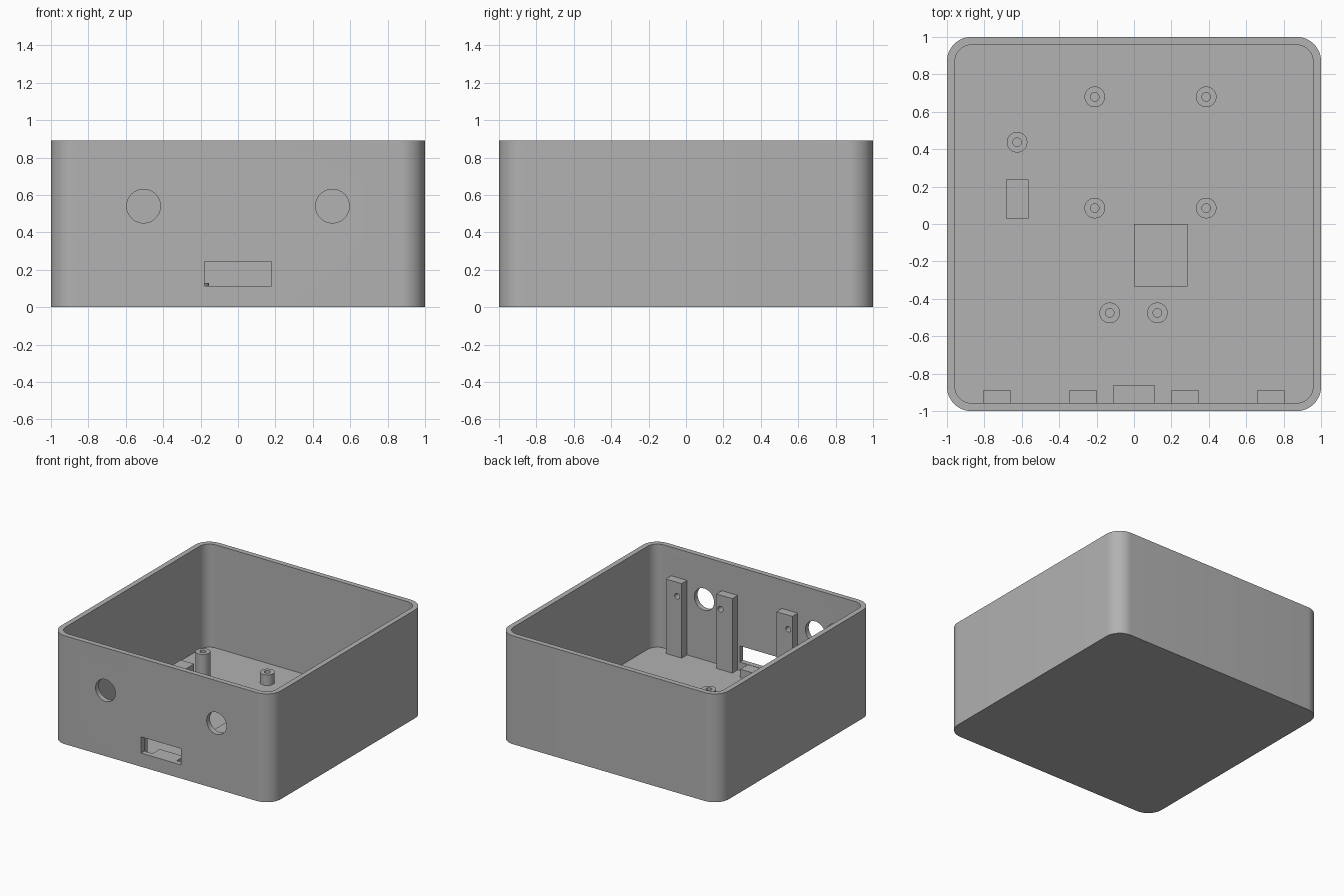
import bpy, bmesh, math
from mathutils import Matrix

if "Cube" in bpy.data.objects:
    bpy.data.objects.remove(bpy.data.objects["Cube"])

H, WALL, FLOOR = 0.89, 0.043, 0.043
IN = 1 - WALL          # inner wall position

grey = bpy.data.materials.new("grey plastic")
grey.diffuse_color = (0.445, 0.445, 0.445, 1)
grey.use_nodes = True
grey.node_tree.nodes["Principled BSDF"].inputs["Base Color"].default_value = grey.diffuse_color


def finish(name, bm):
    bmesh.ops.recalc_face_normals(bm, faces=bm.faces)
    me = bpy.data.meshes.new(name)
    bm.to_mesh(me)
    bm.free()
    me.materials.append(grey)
    ob = bpy.data.objects.new(name, me)
    bpy.context.collection.objects.link(ob)
    return ob


def box(name, x0, x1, y0, y1, z0, z1):
    bm = bmesh.new()
    m = Matrix.Translation(((x0 + x1) / 2, (y0 + y1) / 2, (z0 + z1) / 2))
    bmesh.ops.create_cube(bm, size=1, matrix=m @ Matrix.Diagonal((x1 - x0, y1 - y0, z1 - z0, 1)))
    return finish(name, bm)


def rounded_prism(name, half, r, z0, z1, n=12):
    bm = bmesh.new()
    pts = []
    for k, (sx, sy) in enumerate([(1, 1), (-1, 1), (-1, -1), (1, -1)]):
        for i in range(n + 1):
            a = math.pi / 2 * (k + i / n)
            pts.append((sx * (half - r) + r * math.cos(a), sy * (half - r) + r * math.sin(a)))
    f = bm.faces.new([bm.verts.new((x, y, z0)) for x, y in pts])
    top = bmesh.ops.extrude_face_region(bm, geom=[f])["geom"]
    bmesh.ops.translate(bm, verts=[v for v in top if isinstance(v, bmesh.types.BMVert)], vec=(0, 0, z1 - z0))
    return finish(name, bm)


def rod_y(name, x, z, r, y0, y1):
    bm = bmesh.new()
    m = Matrix.Translation((x, (y0 + y1) / 2, z)) @ Matrix.Rotation(math.pi / 2, 4, 'X')
    bmesh.ops.create_cone(bm, cap_ends=True, segments=48, radius1=r, radius2=r, depth=y1 - y0, matrix=m)
    return finish(name, bm)


def select(ob):
    bpy.ops.object.select_all(action='DESELECT')
    ob.select_set(True)
    bpy.context.view_layer.objects.active = ob


def cut(ob, cutter):
    select(ob)
    mod = ob.modifiers.new("cut", 'BOOLEAN')
    mod.operation, mod.solver, mod.object = 'DIFFERENCE', 'EXACT', cutter
    bpy.ops.object.modifier_apply(modifier=mod.name)
    bpy.data.objects.remove(cutter)


def smooth(ob):
    select(ob)
    bpy.ops.object.shade_smooth_by_angle(angle=math.radians(30))


def standoff(name, x, y, top, r=0.055, hole=0.023, n=32):
    # tube with a screw hole reaching down to the floor
    bm = bmesh.new()
    rings = []
    for rad, z in [(r, FLOOR), (r, top), (hole, top), (hole, FLOOR)]:
        rings.append([bm.verts.new((x + rad * math.cos(2 * math.pi * i / n),
                                    y + rad * math.sin(2 * math.pi * i / n), z)) for i in range(n)])
    for a, b in zip(rings, rings[1:] + rings[:1]):
        for i in range(n):
            j = (i + 1) % n
            bm.faces.new((a[i], a[j], b[j], b[i]))
    smooth(finish(name, bm))


# open case: outer shell minus cavity, round ports and connector slot
case = rounded_prism("case", 1, 0.13, 0, H)
cut(case, rounded_prism("cavity", IN, 0.087, FLOOR, H + 0.2))
for s in (-1, 1):
    cut(case, rod_y("port_cutter", s * 0.505, 0.54, 0.09, -1.1, -0.9))
cut(case, box("slot_cutter", -0.18, 0.18, -1.1, -0.9, 0.112, 0.245))
smooth(case)

# sensor posts on the inside of the front wall, with screw holes facing each port
for s in (-1, 1):
    for x0, x1, hx, tag in [(0.2, 0.345, 0.308, "inner"), (0.66, 0.805, 0.702, "outer")]:
        a, b = sorted((s * x0, s * x1))
        post = box(tag + "_post", a, b, -IN, -0.887, FLOOR, 0.655)
        cut(post, rod_y("screw_cutter", s * hx, 0.54, 0.023, -IN + 0.001, -0.8))
        smooth(post)

# support blocks on the floor
box("connector_shelf", -0.11, 0.11, -IN, -0.86, FLOOR, 0.11)
box("centre_support", 0.0, 0.285, -0.333, 0.0, FLOOR, 0.09)
box("side_support", -0.685, -0.565, 0.03, 0.237, FLOOR, 0.27)

# screw standoffs
for x in (-0.21, 0.386):
    for y in (0.085, 0.68):
        standoff("board_standoff", x, y, 0.13)
for x in (-0.13, 0.125):
    standoff("front_standoff", x, -0.475, 0.09)
standoff("side_standoff", -0.625, 0.437, 0.28)
